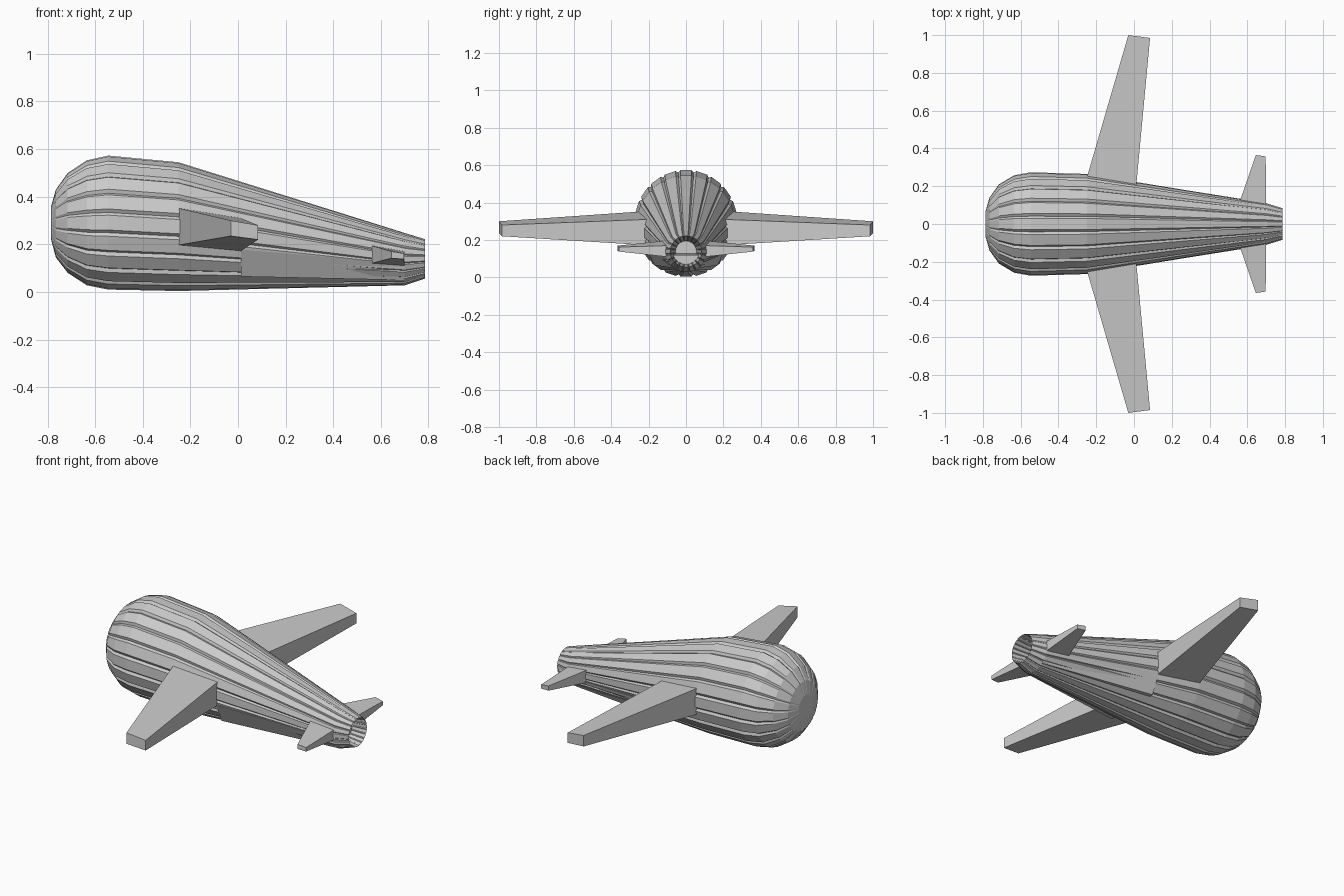
import bpy
from math import sin, cos, pi, radians

if "Cube" in bpy.data.objects:
    bpy.data.objects.remove(bpy.data.objects["Cube"])

LOBES = 20


def make(name, verts, faces):
    me = bpy.data.meshes.new(name)
    me.from_pydata(verts, [], faces)
    me.update()
    ob = bpy.data.objects.new(name, me)
    bpy.context.collection.objects.link(ob)
    return ob


def ribbed_ring(x, half_width, bottom, top):
    """Scalloped ring: flat outer ribs separated by shallow grooves."""
    cz, rz = (bottom + top) / 2, (top - bottom) / 2
    ring = []
    for i in range(LOBES):
        for offset, k in ((-6.3, 1.006), (6.3, 1.006), (9, 0.965)):
            a = 2 * pi * i / LOBES + radians(offset)
            ring.append((x, half_width * k * sin(a), cz + rz * k * cos(a)))
    return ring


def loft(name, rings):
    n = len(rings[0])
    verts = [v for r in rings for v in r]
    faces = [tuple(range(n))]
    for s in range(len(rings) - 1):
        for i in range(n):
            j = (i + 1) % n
            faces.append((s * n + i, (s + 1) * n + i, (s + 1) * n + j, s * n + j))
    faces.append(tuple(reversed(range((len(rings) - 1) * n, len(rings) * n))))
    return make(name, verts, faces)


def mirrored_blade(name, outline):
    """Box blade from (x, y, bottom z, top z) corners, mirrored across y."""
    verts = [(x, y, lo) for x, y, lo, hi in outline]
    verts += [(x, y, hi) for x, y, lo, hi in outline]
    faces = [(3, 2, 1, 0), (4, 5, 6, 7)]
    faces += [(i, (i + 1) % 4, (i + 1) % 4 + 4, i + 4) for i in range(4)]
    ob = make(name, [(x, -y, z) for x, y, z in verts], faces)
    mod = ob.modifiers.new("mirror", 'MIRROR')
    mod.use_axis = (False, True, False)
    mod.use_clip = False
    mod.use_mirror_merge = False


# Fuselage: blunt nose, long taper, recessed exhaust (x, half width, bottom, top)
sections = [
    (-0.785, 0.07, 0.22, 0.36),
    (-0.765, 0.14, 0.145, 0.43),
    (-0.715, 0.21, 0.08, 0.50),
    (-0.635, 0.258, 0.028, 0.553),
    (-0.545, 0.274, 0.01, 0.573),
    (-0.25, 0.265, 0.004, 0.545),
    (0.70, 0.11, 0.028, 0.248),
    (0.785, 0.084, 0.056, 0.222),
    (0.60, 0.055, 0.085, 0.195),
]
loft("fuselage", [ribbed_ring(*s) for s in sections])

# Wings
mirrored_blade("wings", [
    (-0.25, 0.245, 0.197, 0.352), (-0.03, 1.0, 0.235, 0.30),
    (0.085, 0.985, 0.22, 0.28), (0.012, 0.205, 0.172, 0.31)])

# Tailplanes
mirrored_blade("tailplanes", [
    (0.56, 0.12, 0.12, 0.195), (0.645, 0.365, 0.142, 0.17),
    (0.697, 0.358, 0.138, 0.162), (0.70, 0.10, 0.11, 0.17)])

# Flat belly fairing running from the wing root to the tail
fairing = []
for x, wide, narrow, lo, hi in ((0.012, 0.221, 0.17, 0.065, 0.178),
                                (0.70, 0.112, 0.07, 0.05, 0.12)):
    fairing.append([(x, -wide, hi), (x, wide, hi), (x, narrow, lo), (x, -narrow, lo)])
loft("belly_fairing", fairing)
